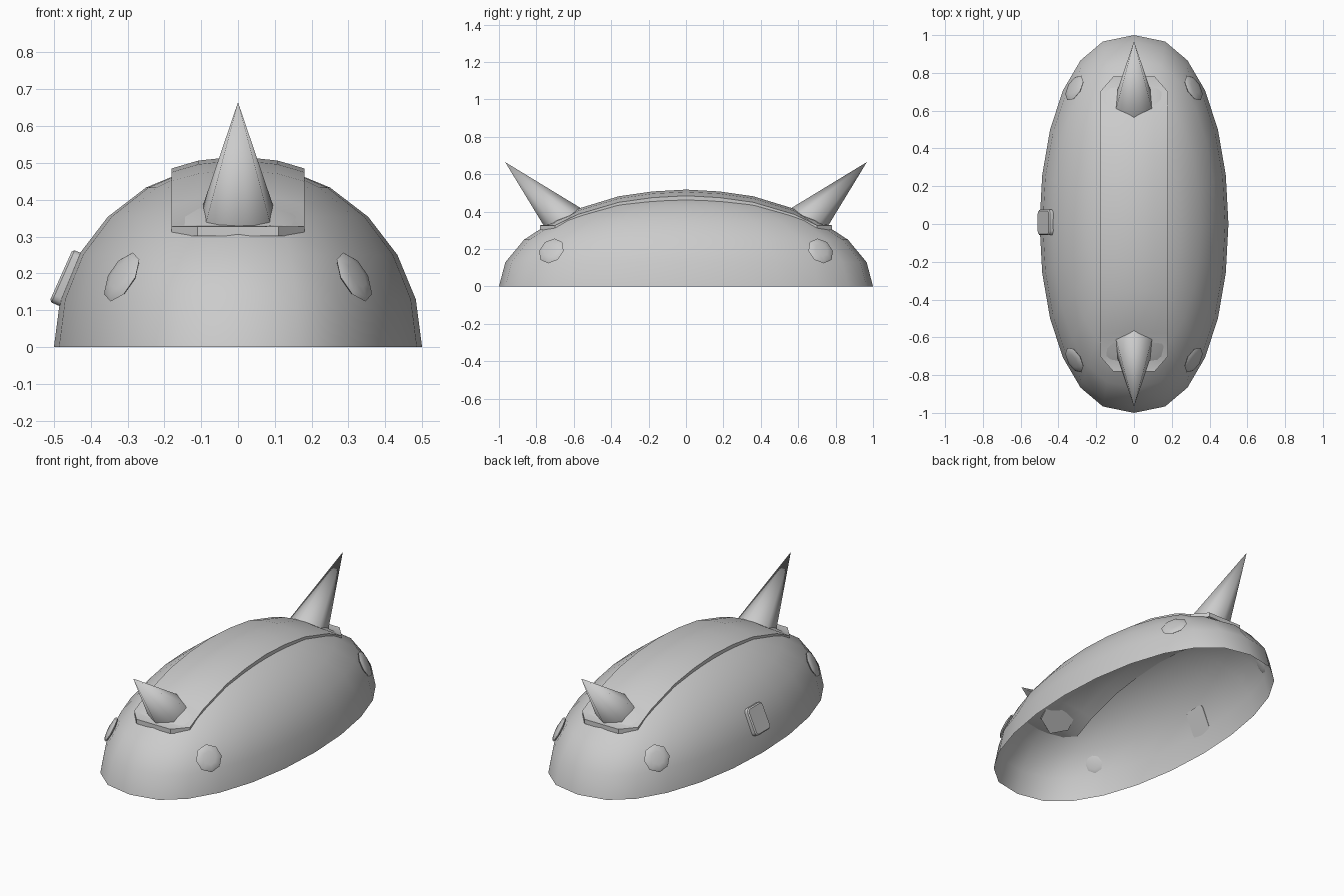
import bpy, bmesh, math
from mathutils import Vector, Matrix

cube = bpy.data.objects.get("Cube")
if cube:
    bpy.data.objects.remove(cube, do_unlink=True)

GREY = (0.6, 0.6, 0.6, 1)
mat = bpy.data.materials.new("plain_grey")
mat.use_nodes = True
mat.diffuse_color = GREY
mat.node_tree.nodes["Principled BSDF"].inputs["Base Color"].default_value = GREY


def finish(name, bm, angle=40):
    bmesh.ops.recalc_face_normals(bm, faces=bm.faces)
    mesh = bpy.data.meshes.new(name)
    bm.to_mesh(mesh)
    bm.free()
    mesh.materials.append(mat)
    obj = bpy.data.objects.new(name, mesh)
    bpy.context.collection.objects.link(obj)
    bpy.ops.object.select_all(action="DESELECT")
    obj.select_set(True)
    bpy.context.view_layer.objects.active = obj
    bpy.ops.object.shade_smooth_by_angle(angle=math.radians(angle))
    return obj


def shell_x(y, z):
    """Half width of the shell at a given length and height."""
    c = math.sqrt(1 - (z / 0.5) ** 2)
    return 0.5 * c * math.sqrt(1 - (y / c) ** 2) ** 0.82


# Open domed shell, blunter than an ellipse at its ends
def build_shell():
    bm = bmesh.new()
    bmesh.ops.create_uvsphere(bm, u_segments=24, v_segments=12, radius=1)
    bmesh.ops.delete(bm, geom=[v for v in bm.verts if v.co.z < -0.01], context="VERTS")
    for v in bm.verts:
        x, y, z = v.co
        ring = max(math.hypot(x, y), 1e-6)
        s = abs(x) / ring
        v.co = (math.copysign(0.5 * ring * s ** 0.82, x), y, max(0, 0.5 * z))
    finish("shell", bm, 60)


# Curved band along the top with chamfered flat ends
def build_band():
    stations = [(0, 0.518, 0.485), (0.18, 0.508, 0.475), (0.36, 0.482, 0.45),
                (0.58, 0.415, 0.385), (0.7, 0.335, 0.327), (0.78, 0.327, 0.327)]
    full = [(-y, c, e) for y, c, e in stations[:0:-1]] + stations
    bm = bmesh.new()
    rows = []
    for y, centre, edge in full:
        half = 0.11 if abs(y) > 0.75 else 0.18
        row = []
        for t in (-1, -0.6, 0, 0.6, 1):
            z = edge + (centre - edge) * (1 - t * t)
            row.append(bm.verts.new((t * half, y, z)))
        rows.append(row)
    for a, b in zip(rows, rows[1:]):
        for i in range(4):
            bm.faces.new((a[i], a[i + 1], b[i + 1], b[i]))
    # Thickness straight down
    ext = bmesh.ops.extrude_face_region(bm, geom=bm.faces[:], use_keep_orig=True)
    low = [g for g in ext["geom"] if isinstance(g, bmesh.types.BMVert)]
    bmesh.ops.translate(bm, verts=low, vec=(0, 0, -0.026))
    finish("top_band", bm, 35)


# Six-sided spike leaning outwards at each end
def build_spike(name, side):
    bm = bmesh.new()
    bmesh.ops.create_cone(bm, cap_ends=True, segments=6, radius1=0.112, radius2=0, depth=0.46)
    tip = Vector((0, 0.967 * side, 0.665))
    axis = Vector((0, side, 1)).normalized()
    up = Vector((0, -side, 1)).normalized()
    first = max(bm.verts, key=lambda v: v.co.xy.length).co.copy()
    spin = Matrix.Rotation(-math.atan2(first.y, first.x), 4, "Z")
    frame = Matrix((up, axis.cross(up), axis)).transposed().to_4x4()
    place = Matrix.Translation(tip - axis * 0.23) @ frame @ spin
    bmesh.ops.transform(bm, matrix=place, verts=bm.verts)
    finish(name, bm, 65)


# Shallow round bump lying on the shell
def build_bump(name, sx, sy):
    y, z = 0.72, 0.19
    x = shell_x(y, z)
    normal = Vector((sx * x * 4, sy * y, z * 4)).normalized()
    bm = bmesh.new()
    bmesh.ops.create_uvsphere(bm, u_segments=8, v_segments=6, radius=1)
    rot = normal.to_track_quat("Z", "Y").to_matrix().to_4x4()
    place = Matrix.Translation((sx * x, sy * y, z)) @ rot @ Matrix.Diagonal((0.075, 0.075, 0.014, 1))
    bmesh.ops.transform(bm, matrix=place, verts=bm.verts)
    finish(name, bm, 60)


# Small rounded plate on one flank
def build_plate():
    bm = bmesh.new()
    bmesh.ops.create_cube(bm, size=1, matrix=Matrix.Diagonal((0.03, 0.135, 0.155, 1)))
    corners = [e for e in bm.edges if abs(e.verts[0].co.x - e.verts[1].co.x) > 0.01]
    bmesh.ops.bevel(bm, geom=corners, offset=0.022, segments=3, profile=0.5, affect="EDGES")
    rim = [e for e in bm.edges if all(v.co.x < 0 for v in e.verts)]
    bmesh.ops.bevel(bm, geom=rim, offset=0.006, segments=1, affect="EDGES")
    place = Matrix.Translation((-0.467, 0.008, 0.188)) @ Matrix.Rotation(math.radians(24), 4, "Y")
    bmesh.ops.transform(bm, matrix=place, verts=bm.verts)
    finish("side_plate", bm, 40)


build_shell()
build_band()
for end, sy in (("front", -1), ("back", 1)):
    build_spike(end + "_spike", sy)
    for flank, sx in (("left", 1), ("right", -1)):
        build_bump(f"{end}_{flank}_bump", sx, sy)
build_plate()
